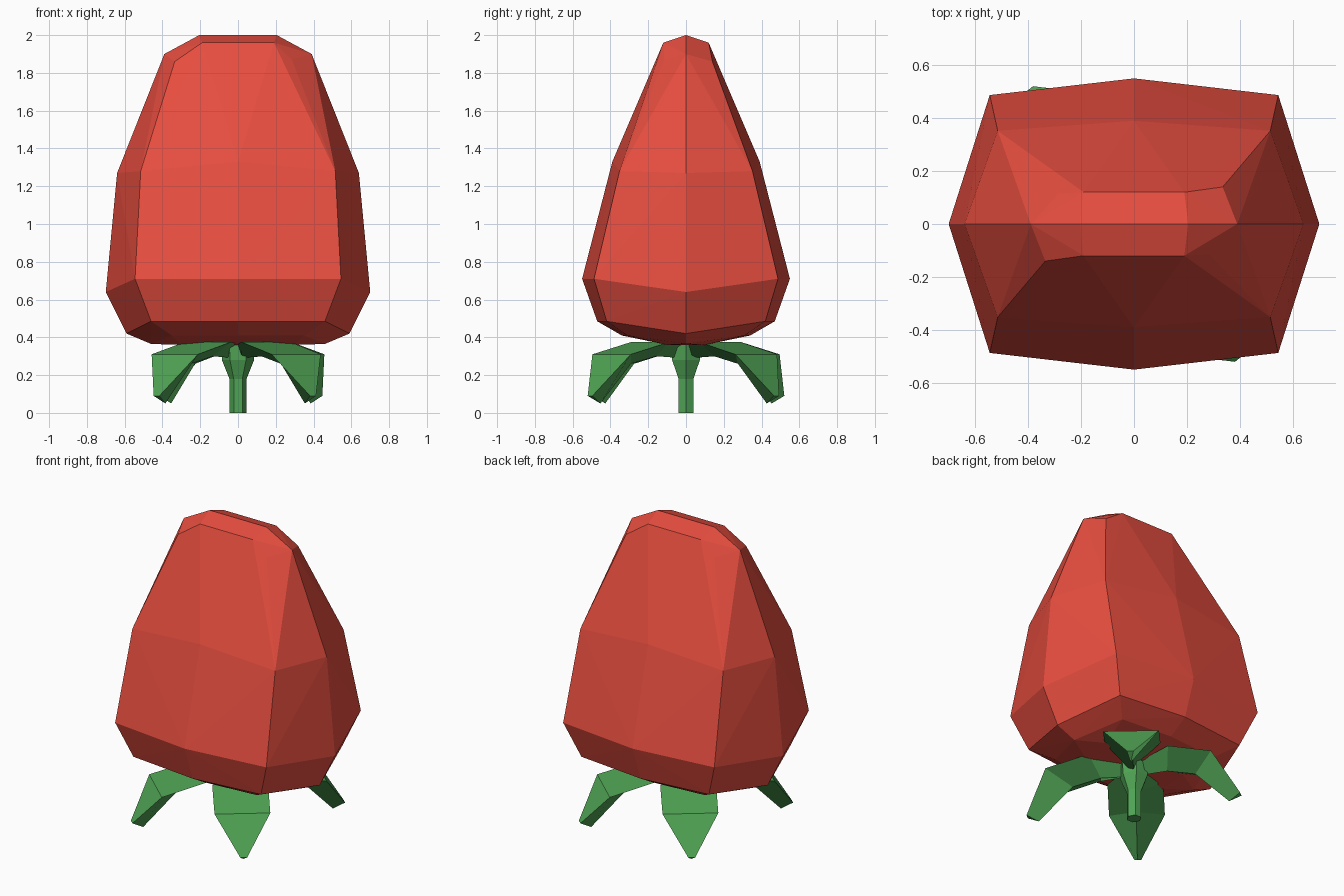
import bpy, bmesh
from math import sin, cos, tau, radians
from mathutils import Vector

if "Cube" in bpy.data.objects:
    bpy.data.objects.remove(bpy.data.objects["Cube"])


def material(name, color):
    m = bpy.data.materials.new(name)
    m.diffuse_color = (*color, 1)
    m.use_nodes = True
    m.node_tree.nodes["Principled BSDF"].inputs["Base Color"].default_value = m.diffuse_color
    return m


def finish(name, bm, mat):
    bmesh.ops.recalc_face_normals(bm, faces=bm.faces)
    me = bpy.data.meshes.new(name)
    bm.to_mesh(me)
    bm.free()
    me.materials.append(mat)
    ob = bpy.data.objects.new(name, me)
    bpy.context.collection.objects.link(ob)
    return ob


def loft(name, rings, mat):
    bm = bmesh.new()
    loops = [[bm.verts.new(p) for p in ring] for ring in rings]
    n = len(loops[0])
    for a, b in zip(loops, loops[1:]):
        for i in range(n):
            j = (i + 1) % n
            bm.faces.new((a[i], a[j], b[j], b[i]))
    bm.faces.new(loops[0][::-1])
    bm.faces.new(loops[-1])
    return finish(name, bm, mat)


red = material("red", (0.80, 0.075, 0.05))
green = material("green", (0.08, 0.37, 0.09))

# Fruit body: convex faceted shell from one quarter mirrored in x and y
quarter = [
    (0.30, 0.10, 0.36), (0.46, 0, 0.365), (0.35, 0.31, 0.41), (0, 0.34, 0.41),
    (0.59, 0, 0.42), (0.46, 0.42, 0.485), (0, 0.47, 0.485),
    (0.70, 0, 0.64), (0.545, 0.487, 0.71), (0, 0.55, 0.71),
    (0.64, 0, 1.27), (0.515, 0.352, 1.28), (0, 0.39, 1.33),
    (0.39, 0, 1.90), (0.19, 0.12, 1.96), (0.205, 0, 2.0),
]
points = {(x * sx, y * sy, z) for x, y, z in quarter for sx in (1, -1) for sy in (1, -1)}
# Shoulder corners are slightly twisted, alike under a half turn
for s in (1, -1):
    points |= {(0.335 * s, 0.14 * s, 1.86), (0.285 * s, -0.115 * s, 1.87)}
bm = bmesh.new()
for p in sorted(points):
    bm.verts.new(p)
bmesh.ops.remove_doubles(bm, verts=bm.verts, dist=0.0001)
bmesh.ops.convex_hull(bm, input=bm.verts)
finish("fruit_body", bm, red)

# Leaves: triangular keeled sections (radius, z, half width, keel radius, keel z)
sections = [
    (0.03, 0.365, 0.03, 0.03, 0.29),
    (0.24, 0.375, 0.165, 0.20, 0.30),
    (0.50, 0.31, 0.165, 0.37, 0.26),
    (0.645, 0.09, 0.02, 0.575, 0.05),
]
for k, angle in enumerate((48, 128, 228, 308)):
    a = radians(angle)
    out, side, up = Vector((cos(a), sin(a), 0)), Vector((-sin(a), cos(a), 0)), Vector((0, 0, 1))
    rings = [[out * r + up * z - side * w, out * r + up * z + side * w, out * kr + up * kz]
             for r, z, w, kr, kz in sections]
    loft(f"leaf_{k + 1}", rings, green)

# Stem: six-sided, flaring into the leaves
profile = [(0.045, 0), (0.045, 0.18), (0.085, 0.28), (0.09, 0.37)]
loft("stem", [[(r * cos(tau * i / 6), r * sin(tau * i / 6), z) for i in range(6)]
              for r, z in profile], green)
